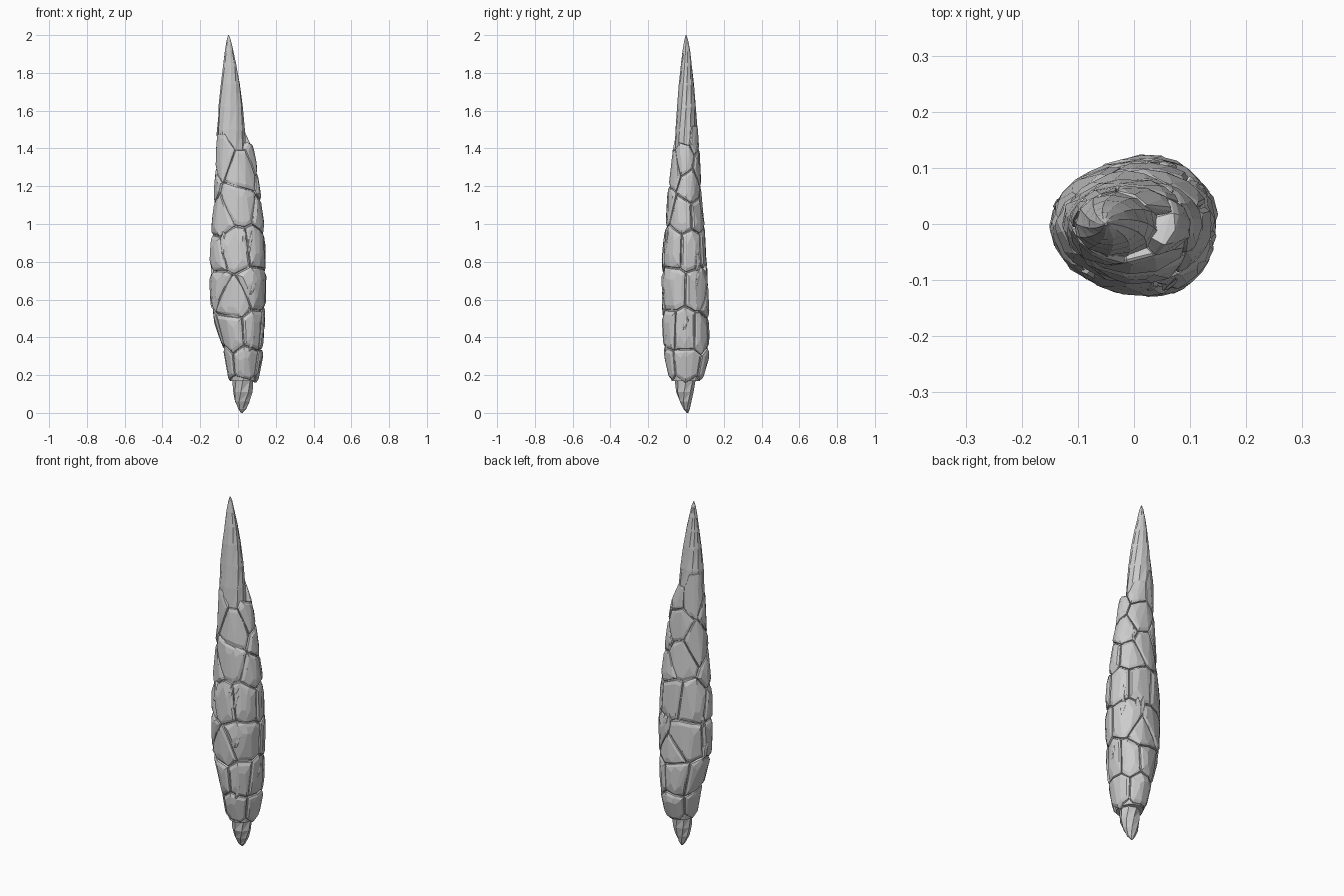
import bpy, bmesh, math, random
from mathutils import Vector

if "Cube" in bpy.data.objects:
    bpy.data.objects.remove(bpy.data.objects["Cube"])

random.seed(11)
R = 0.125  # mean radius, turns angles into distances for the stone layout

# outline rows: z, left x, centre x, right x, front y, back y
BODY = [(0.10, -0.03, 0.02, 0.08, -0.07, 0.06), (0.20, -0.055, 0.03, 0.115, -0.095, 0.095),
        (0.30, -0.07, 0.03, 0.13, -0.115, 0.122), (0.42, -0.105, 0.03, 0.14, -0.125, 0.125),
        (0.55, -0.145, 0.03, 0.145, -0.13, 0.12), (0.70, -0.15, 0.03, 0.15, -0.132, 0.115),
        (0.85, -0.15, 0.02, 0.148, -0.125, 0.11), (1.00, -0.138, 0.01, 0.14, -0.11, 0.10),
        (1.15, -0.127, 0.0, 0.12, -0.10, 0.085), (1.30, -0.118, -0.01, 0.10, -0.082, 0.078),
        (1.42, -0.116, -0.02, 0.078, -0.07, 0.07), (1.50, -0.114, -0.035, 0.044, -0.06, 0.065),
        (1.60, -0.11, -0.04, 0.034, -0.052, 0.06), (1.70, -0.10, -0.045, 0.02, -0.044, 0.05)]
SHAFT = [(1.00, -0.10, -0.02, 0.05, -0.07, 0.06), (1.20, -0.112, -0.03, 0.055, -0.072, 0.064),
         (1.36, -0.113, -0.035, 0.05, -0.064, 0.062), (1.50, -0.11, -0.037, 0.038, -0.056, 0.06),
         (1.62, -0.105, -0.04, 0.028, -0.048, 0.054), (1.74, -0.093, -0.045, 0.012, -0.039, 0.044),
         (1.84, -0.081, -0.047, -0.006, -0.029, 0.032), (1.92, -0.07, -0.049, -0.025, -0.019, 0.022),
         (1.975, -0.06, -0.05, -0.038, -0.009, 0.011), (2.0, -0.052, -0.05, -0.048, -0.002, 0.002)]
TAIL = [(0.0, 0.016, 0.02, 0.025, 0.004, 0.012), (0.02, 0.0, 0.02, 0.045, -0.014, 0.022),
        (0.06, -0.02, 0.02, 0.066, -0.036, 0.033), (0.11, -0.03, 0.025, 0.08, -0.055, 0.044),
        (0.17, -0.03, 0.025, 0.082, -0.062, 0.052), (0.26, -0.03, 0.03, 0.08, -0.06, 0.05)]


def row_at(rows, z):
    z = min(max(z, rows[0][0]), rows[-1][0])
    for a, b in zip(rows, rows[1:]):
        if z <= b[0]:
            t = (z - a[0]) / (b[0] - a[0])
            return [p + (q - p) * t for p, q in zip(a, b)]


def point(rows, ang, z, s=1.0):
    """Point on the outline; angle 0 is the front, +90 degrees is +x."""
    _, xl, xc, xr, yf, yb = row_at(rows, z)
    sx, cy = math.sin(ang), math.cos(ang)
    x = xc + s * sx * ((xr - xc) if sx > 0 else (xc - xl))
    ym = (yf + yb) / 2 if yf > 0 else 0
    y = ym + s * ((yf - ym) * cy if cy > 0 else (ym - yb) * cy)
    return Vector((x, y, z))


def finish(bm, name):
    bmesh.ops.recalc_face_normals(bm, faces=bm.faces[:])
    me = bpy.data.meshes.new(name)
    bm.to_mesh(me)
    bm.free()
    ob = bpy.data.objects.new(name, me)
    bpy.context.collection.objects.link(ob)


def loft(name, rows, zs, n, s=1.0, rough=0.0):
    bm = bmesh.new()
    rings = []
    for k, z in enumerate(zs):
        rings.append([bm.verts.new(point(rows, 2 * math.pi * (i + 0.25 * k) / n, z,
                                         s * (1 - rough * random.random()))) for i in range(n)])
    for a, b in zip(rings, rings[1:]):
        for i in range(n):
            j = (i + 1) % n
            bm.faces.new((a[i], a[j], b[j]))
            bm.faces.new((a[i], b[j], b[i]))
    bm.faces.new(rings[0][::-1])
    bm.faces.new(rings[-1])
    finish(bm, name)


def clip(poly, mid, nrm):
    """Keep the part of a 2D polygon behind a line."""
    out = []
    for p, q in zip(poly, poly[1:] + poly[:1]):
        dp, dq = (p - mid).dot(nrm), (q - mid).dot(nrm)
        if dp <= 0:
            out.append(p)
        if dp * dq < 0:
            out.append(p + (q - p) * (dp / (dp - dq)))
    return out


def stone(name, poly, lift):
    """Chipped plate: convex block over one cell of the layout."""
    c = sum(poly, Vector((0, 0))) / len(poly)
    dense = []
    for p, q in zip(poly, poly[1:] + poly[:1]):
        n = max(1, round((q - p).length / 0.07))
        dense += [p + (q - p) * (i / n) for i in range(n)]
    bm = bmesh.new()
    for shrink, s, jit in ((0.93, 0.6, 0), (0.975, 0.89, 0.01), (0.95, 0.955, 0.02),
                           (0.78, 1.0, 0.025), (0.4, 1.01, 0.01)):
        for p in dense:
            q = c + (p - c) * shrink
            bm.verts.new(point(BODY, q.x / R, q.y, lift * (s - jit * random.random())))
    res = bmesh.ops.convex_hull(bm, input=bm.verts[:])
    junk = {g for g in res["geom_interior"] + res["geom_unused"] if isinstance(g, bmesh.types.BMVert)}
    bmesh.ops.delete(bm, geom=list(junk), context='VERTS')
    bmesh.ops.dissolve_limit(bm, angle_limit=math.radians(9), verts=bm.verts[:], edges=bm.edges[:])
    finish(bm, name)


# inner core, pointed shaft and root
loft("inner_core", BODY, [0.17 + 0.09 * i for i in range(14)], 14, 0.89, 0.03)
loft("pointed_shaft", SHAFT, [r[0] for r in SHAFT], 12, 1.0, 0.05)
loft("root_tip", TAIL, [r[0] for r in TAIL], 8, 1.0, 0.08)

# stone centres: height, then angles in degrees
LAYOUT = [(0.25, (5, 95, 185, 275)),
          (0.43, (-32, 33, 85, 135, 200, 255)),
          (0.65, (-68, 40, 145, 215)), (0.60, (-22, 178)),
          (0.88, (-12, 48, 108, 165, 225)), (0.84, (-72,)),
          (1.03, (-65, 85, 140)), (1.11, (0, 195)),
          (1.20, (245, 110)), (1.29, (20, 165)), (1.36, (90, -55)),
          (1.50, (215,)), (1.45, (140,))]
EMPTY = [(0.10, (0, 60, 120, 180, 240, 300)), (1.50, (20, 90)), (1.58, (-50, 140)), (1.72, (215,))]


def expand(layout, jit):
    return [Vector((math.radians(a) * R + random.uniform(-jit, jit), z + random.uniform(-jit, jit)))
            for z, angs in layout for a in angs]


seeds, empties = expand(LAYOUT, 0.012), expand(EMPTY, 0.01)
turn = Vector((2 * math.pi * R, 0))
every = [s + turn * k for s in seeds + empties for k in (-1, 0, 1)]

# stone plates
for i, s in enumerate(seeds):
    cell = [s + Vector(d) for d in ((-0.17, -0.2), (0.17, -0.2), (0.17, 0.2), (-0.17, 0.2))]
    for o in every:
        if (o - s).length > 1e-5:
            cell = clip(cell, (s + o) / 2, (o - s).normalized())
    stone(f"stone_plate_{i + 1:02d}", cell, random.uniform(0.985, 1.02))

# thin slivers wedged between the plates
for i in range(14):
    a, z = random.uniform(0, 2 * math.pi) * R, random.uniform(0.32, 1.2)
    w, h, k = random.uniform(0.012, 0.02), random.uniform(0.04, 0.07), random.uniform(-0.02, 0.02)
    stone(f"stone_sliver_{i + 1:02d}",
          [Vector((a + x * w + y * k, z + y * h)) for x, y in ((-0.6, -1), (0.5, -0.9), (1, 0.3), (0.1, 1), (-1, 0.2))],
          1.0)
